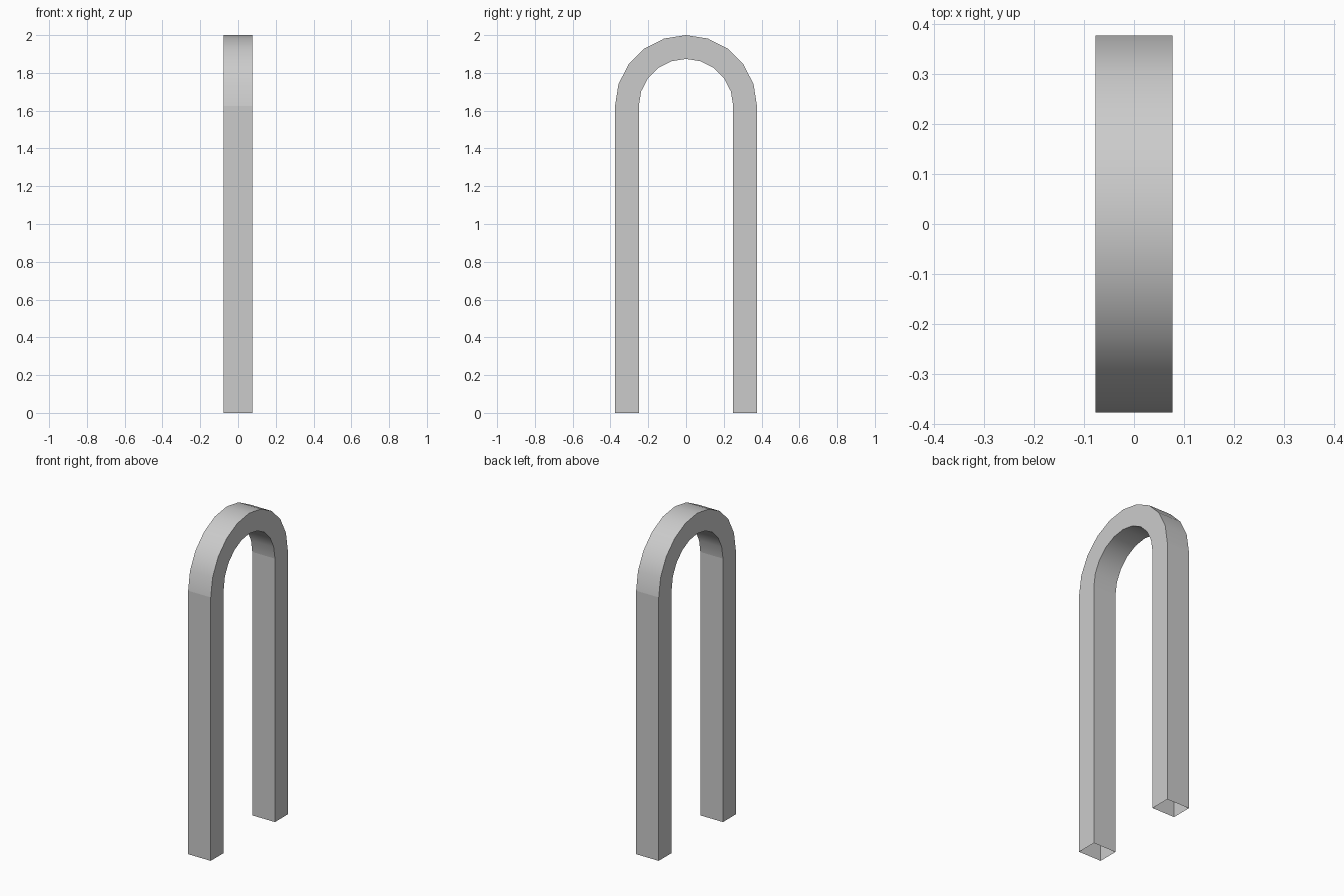
import bpy, bmesh
from math import sin, cos, pi

if "Cube" in bpy.data.objects:
    bpy.data.objects.remove(bpy.data.objects["Cube"])

HALF_W = 0.077            # half depth along x
R_OUT, R_IN = 0.376, 0.25 # outer and inner arch radius
SPRING = 2 - R_OUT        # height where the legs meet the arch
STEPS = 10                # segments in the half circle


def section(bm, c, s, z):
    """Rectangular cross-section of the bar at one point of the path."""
    return [bm.verts.new((x, r * c, z + r * s))
            for x, r in ((-HALF_W, R_OUT), (HALF_W, R_OUT),
                         (HALF_W, R_IN), (-HALF_W, R_IN))]


bm = bmesh.new()

# leg foot, half-circle arch, other leg foot
rings = [section(bm, 1, 0, 0)]
for i in range(STEPS + 1):
    a = pi * i / STEPS
    rings.append(section(bm, cos(a), sin(a), SPRING))
rings.append(section(bm, -1, 0, 0))

# skin the bar, leaving the feet open
for a, b in zip(rings, rings[1:]):
    for k in range(4):
        n = (k + 1) % 4
        bm.faces.new((a[k], a[n], b[n], b[k]))
bmesh.ops.recalc_face_normals(bm, faces=bm.faces)

# smooth arch, sharp long edges and spring lines
for f in bm.faces:
    f.smooth = True
for ring in (rings[1], rings[-2]):
    for k in range(4):
        bm.edges.get((ring[k], ring[(k + 1) % 4])).smooth = False
for a, b in zip(rings, rings[1:]):
    for k in range(4):
        bm.edges.get((a[k], b[k])).smooth = False

mesh = bpy.data.meshes.new("arch_bar")
bm.to_mesh(mesh)
bm.free()
bpy.context.collection.objects.link(bpy.data.objects.new("arch_bar", mesh))
